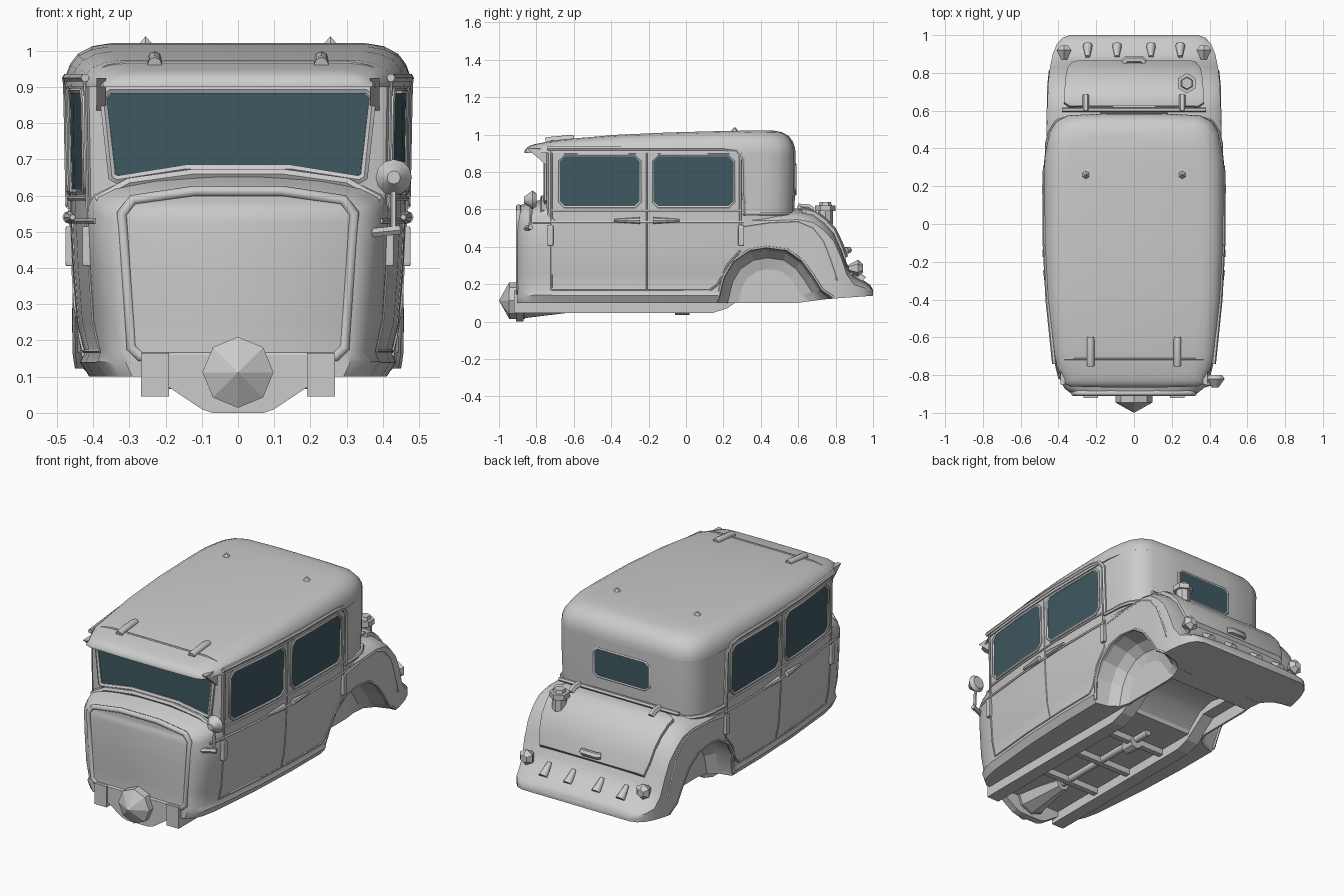
import bpy, bmesh, math
from mathutils import Vector

if "Cube" in bpy.data.objects:
    bpy.data.objects.remove(bpy.data.objects["Cube"])

def lerp(t, x):
    """Piecewise linear lookup in a list of (x, value)."""
    if x <= t[0][0]: return t[0][1]
    for (a, u), (b, v) in zip(t, t[1:]):
        if x <= b: return u + (v - u) * (x - a) / (b - a)
    return t[-1][1]

def select(o):
    bpy.ops.object.select_all(action='DESELECT')
    o.select_set(True)
    bpy.context.view_layer.objects.active = o

def mesh(name, verts, faces, smooth=35, mat=None):
    bm = bmesh.new()
    vs = [bm.verts.new(v) for v in verts]
    for f in faces: bm.faces.new([vs[i] for i in f])
    bmesh.ops.recalc_face_normals(bm, faces=bm.faces)
    me = bpy.data.meshes.new(name)
    bm.to_mesh(me); bm.free()
    o = bpy.data.objects.new(name, me)
    bpy.context.collection.objects.link(o)
    if mat: me.materials.append(mat)
    if smooth:
        select(o); bpy.ops.object.shade_smooth_by_angle(angle=math.radians(smooth))
    return o

def loft(name, halves, smooth=35):
    """Skin through half sections, each mirrored in x; ends closed by strips."""
    rings = [h + [(-x, y, z) for x, y, z in reversed(h)] for h in halves]
    n = len(rings[0])
    faces = [(r*n + i, r*n + (i+1) % n, (r+1)*n + (i+1) % n, (r+1)*n + i)
             for r in range(len(rings)-1) for i in range(n)]
    for b in (0, (len(rings)-1)*n):
        faces += [(b+i, b+i+1, b+n-2-i, b+n-1-i) for i in range(n//2 - 1)]
    return mesh(name, [v for r in rings for v in r], faces, smooth)

def prism(name, pts, axis, lo, hi, smooth=0):
    put = (lambda p, t: (t, *p)) if axis == 'x' else (lambda p, t: (p[0], t, p[1]))
    n = len(pts)
    return mesh(name, [put(p, t) for t in (lo, hi) for p in pts],
                [list(range(n)), list(range(n, 2*n))] +
                [(i, (i+1) % n, n + (i+1) % n, n+i) for i in range(n)], smooth)

def tube(name, pts, r, cyclic=False, res=1):
    cu = bpy.data.curves.new(name, 'CURVE'); cu.dimensions = '3D'
    cu.bevel_depth, cu.bevel_resolution, cu.use_fill_caps = r, res, True
    sp = cu.splines.new('POLY'); sp.points.add(len(pts)-1); sp.use_cyclic_u = cyclic
    for p, q in zip(sp.points, pts): p.co = (*q, 1)
    o = bpy.data.objects.new(name, cu)
    bpy.context.collection.objects.link(o)
    select(o); bpy.ops.object.convert(target='MESH')
    bpy.ops.object.shade_smooth_by_angle(angle=math.radians(50))

def cone(name, a, b, r1, r2, n=8, smooth=0):
    a, b = Vector(a), Vector(b)
    bpy.ops.mesh.primitive_cone_add(vertices=n, radius1=r1, radius2=r2, depth=(b-a).length,
        location=(a+b)/2, rotation=(b-a).to_track_quat('Z', 'Y').to_euler())
    o = bpy.context.object; o.name = name
    if smooth: bpy.ops.object.shade_smooth_by_angle(angle=math.radians(smooth))

def box(name, c, s):
    bpy.ops.mesh.primitive_cube_add(size=1, location=c)
    o = bpy.context.object; o.name = name; o.scale = s
    m = o.modifiers.new('bevel', 'BEVEL'); m.width = .1; m.segments = 2

def cut(o, cutter):
    m = o.modifiers.new('cut', 'BOOLEAN'); m.operation = 'DIFFERENCE'; m.object = cutter
    cutter.hide_render = True
    select(o); bpy.ops.object.modifier_apply(modifier='cut')
    bpy.data.objects.remove(cutter)

glass = bpy.data.materials.new('glass'); glass.diffuse_color = (.05, .10, .12, 1)

# Shape tables: plan half width, top line, side tuck-in, roof line
W = [(-.9,.335),(-.87,.375),(-.82,.4),(-.74,.42),(-.4,.455),(-.1,.47),(.2,.472),(.45,.465),(.6,.46),
     (.74,.455),(.83,.445),(.9,.43),(.95,.41),(.985,.38),(1,.34)]
TOP = [(-.9,.615),(-.87,.628),(-.82,.64),(-.74,.66),(-.7,.6),(.45,.6),(.6,.605),(.68,.59),(.74,.545),
       (.79,.49),(.83,.4),(.86,.31),(.9,.25),(.95,.22),(.985,.195),(1,.17)]
K = [(.1,.87),(.14,.925),(.166,.9),(.25,.945),(.4,.97),(.55,.985),(.92,1)]
ROOF = [(-.86,.938),(-.7,.97),(-.4,.997),(0,1.015),(.4,1.022),(.6,1.018)]
BOTTOM = [(.6,.1),(.75,.12),(1,.138)]

def side(y, z):
    k = lerp(K, z)
    return lerp(W, y) * (k + (1-k) * min(1, max(0, (y-.3)/.4)))

# Lower body with cowl and rear fenders
halves = []
for y in [-.9,-.87,-.82,-.74,-.7,-.55,-.4,-.1,.2,.32,.45,.6,.68,.74,.79,.83,.86,.9,.95,.985,1]:
    w, zt, zb = lerp(W, y), lerp(TOP, y), lerp(BOTTOM, y)
    c = min(.06, (zt-zb)*.45) + (.03 if y < -.72 else 0)
    h = [(.15*w, y, zt), (.55*w, y, zt-.12*c), (.82*w, y, zt-.35*c), (.94*w, y, zt-.62*c)]
    for f in (0, .33, .66, .85, .91, 1):
        z = zt - c + (zb-zt+c)*f
        h.append((side(y, z), y, z))
    halves.append(h)
tub = loft('lower_body', halves, 40)

# Domed wheel wells and the raised floor between them
ARCH = [(.17,.12),(.2,.24),(.25,.325),(.34,.385),(.43,.4),(.54,.385),(.62,.33),(.68,.25),(.73,.17)]
well = [(.15,.02)] + ARCH + [(.8,.11),(.8,.02)]
n = len(well)
for s in (1, -1):
    v = [(s*x, .45+(y-.45)*k, z if z < .1 else .1+(z-.1)*k)
         for x, k in ((.7,1),(.42,1),(.34,.93),(.29,.8),(.272,.6)) for y, z in well]
    cut(tub, mesh('well_cutter', v, [list(range(n)), list(range(4*n, 5*n))] +
        [(r*n+i, r*n+(i+1) % n, (r+1)*n+(i+1) % n, (r+1)*n+i) for r in range(4) for i in range(n)], 0))
cut(tub, prism('floor_cutter', [(.2,.02),(.24,.12),(.33,.195),(.43,.22),(.54,.2),(.62,.14),(.66,.02)],
               'x', -.26, .26))
select(tub); bpy.ops.object.shade_smooth_by_angle(angle=math.radians(40))

# Cabin and roof share a rounded rear plan
REAR = [(.459,.43),(.445,.49),(.41,.545),(.35,.575),(.15,.585)]
cab = [(.15,-.745),(.395,-.745),(.412,-.735)] + [(lerp(W, y), y) for y in (-.7,-.4,-.1,.2,.35)] + REAR
loft('cabin', [[(x*lerp(K, z), y*(.985 if y > .4 and z < .6 else 1), z) for x, y in cab]
               for z in (.54, .72, .9)])
plan = [(.15,-.865),(.335,-.86),(.372,-.845),(.402,-.77)] + \
       [(lerp(W, y)+.006, y) for y in (-.7,-.4,-.1,.2,.35)] + REAR
rings = []
for i, f in [(0,0),(.001,.14),(.004,.3),(.014,.53),(.035,.77),(.07,.93),(.115,1)]:
    ring = []
    for x, y in plan:
        yy = y*(1 - i/.59) if y > 0 else y*(1 - .45*i/.86)
        ring.append((x*(1 - i/.47), yy, .9 + (lerp(ROOF, yy) - .9)*f))
    rings.append(ring)
loft('roof', rings, 40)
seam = [(.385,.944),(.355,.957),(.3,.966)]
tube('visor_seam', [(x, -.715, z) for x, z in seam] + [(-x, -.715, z) for x, z in reversed(seam)], .006)

# Front panel, its lip, and the low plate under it
lip = [(.12,.612),(.29,.588),(.32,.55),(.295,.18),(.27,.155)]
tube('front_panel_lip', [(x, -.895, z) for x, z in lip] + [(-x, -.895, z) for x, z in reversed(lip)], .015, True, 2)
prism('front_lower_plate', [(.22,.16),(.19,.07),(.1,.01),(.07,0),(-.07,0),(-.1,.01),(-.19,.07),(-.22,.16)],
      'y', -.91, -.87)

# Windscreen
ws = [(.345,.885),(.362,.87),(.338,.66),(.325,.652),(.14,.682)]
loop = [(x, -.75, z) for x, z in ws] + [(-x, -.75, z) for x, z in reversed(ws)]
mesh('windscreen', loop, [[i, i+1, 8-i, 9-i] for i in range(4)], 0, glass)
tube('windscreen_frame', [(x*1.03, y, z+(.008 if z > .8 else -.008)) for x, y, z in loop], .013, True)
tube('windscreen_base', [(x, -.765, z) for x, z in [(-.39,.585),(-.3,.635),(-.12,.66),(.12,.66),(.3,.635),(.39,.585)]], .016)

# Rear window
rw = [(.15,.84),(.175,.82),(.175,.70),(.15,.68)]
loop = [(x, .588 if abs(x) < .2 else .58, z) for x, z in rw] + [(-x, .588, z) for x, z in reversed(rw)]
mesh('rear_window', loop, [[i, i+1, 6-i, 7-i] for i in range(3)], 0, glass)
tube('rear_window_frame', [(x, .583, z) for x, y, z in loop], .008, True)

for s, tag in ((1, 'right'), (-1, 'left')):
    on = lambda pts, d=0: [(s*(side(y, z)+d), y, z) for y, z in pts]
    line = lambda name, pts, r, d=0, cyc=False: tube(f'{tag}_{name}', on(pts, d), r, cyc)
    # Side windows
    for name, a, b in (('front', -.68, -.24), ('rear', -.18, .26)):
        cols = [(a,.64,.86),(a+.03,.61,.89),((-.4 if a < -.5 else -.1),.61,.89),(b-.03,.61,.89),(b,.64,.86)]
        v = on([(y, z) for y, lo, hi in cols for z in (lo, hi)], .002)
        mesh(f'{tag}_{name}_window', v, [(2*i, 2*i+2, 2*i+3, 2*i+1) for i in range(4)], 0, glass)
        rim = [(y, hi) for y, lo, hi in cols] + [(y, lo) for y, lo, hi in reversed(cols)]
        line(name + '_window_frame', rim, .009, 0, True)
    # Mouldings and door seams
    line('gutter', [(-.74,.925),(-.4,.925),(-.1,.925),(.2,.925),(.27,.915),(.305,.87),(.31,.57)], .012, .002)
    ys = (-.72,-.4,-.1,.2,.31)
    line('belt_upper', [(y, .592) for y in ys], .007)
    line('belt_lower', [(y, .53) for y in (-.82,-.74) + ys[1:]], .008, -.001)
    line('door_seam', [(-.21, z) for z in (.92,.56,.4,.25,.17)], .004)
    line('front_door_edge', [(-.72, z) for z in (.92,.56,.4,.25,.17)], .005)
    line('rear_door_edge', [(.29,.9),(.29,.55),(.29,.38),(.22,.3),(.17,.2),(.13,.17)], .006)
    line('door_bottom', [(y, .17) for y in (-.72,-.4,-.1,.13)], .005)
    line('arch_lip', ARCH + [(.79,.13)], .009, -.006)
    line('fender_crease', [(.31,.51),(.45,.53),(.6,.535),(.68,.5),(.735,.43),(.77,.34),(.81,.22)], .007, -.003)
    tube(f'{tag}_rear_corner_belt', [(s*x, y*.985+.002, .575) for x, y in [(.466,.31),(.459,.38)] + REAR + [(0,.585)]], .012)
    # Hinges and handles
    for y in (-.725, .295):
        box(f'{tag}_door_hinge', (s*(side(y, .45)+.004), y, .46), (.03, .032, .11))
    for a, b in ((-.245, -.385), (-.175, -.035)):
        cone(f'{tag}_door_handle', (s*(side(a, .54)+.008), a, .54), (s*(side(b, .54)+.008), b, .54), .018, .008, 8)
    # Visor brackets and clips, roof studs
    prism(f'{tag}_visor_bracket', [(-.85,.925),(-.74,.925),(-.74,.83)], 'x', s*.365, s*.39)
    tube(f'{tag}_visor_clip', [(s*.23,-.75,.962),(s*.23,-.73,.967),(s*.23,-.62,.978),(s*.23,-.6,.975)], .02, res=2)
    cone(f'{tag}_roof_stud', (s*.255,.26,1.012), (s*.255,.26,1.04), .028, 0, 6)
    # Boot hinges, louvres, tail lamps
    tube(f'{tag}_boot_hinge', [(s*.255,.6,.615),(s*.255,.655,.612),(s*.255,.68,.595)], .018)
    for x in (.09, .245):
        cone(f'{tag}_louvre', (s*x,.885,.275), (s*x,.945,.218), .012, .026, 8, 50)
    cone(f'{tag}_lamp_bracket', (s*.36,.88,.25), (s*.37,.91,.285), .015, .015, 6)
    cone(f'{tag}_lamp_shell', (s*.37,.87,.285), (s*.37,.92,.285), .018, .046, 6)
    cone(f'{tag}_lamp_lens', (s*.37,.92,.285), (s*.37,.945,.285), .046, .022, 6)
    # Chassis rails
    low = [(-.92,.045),(.14,.045),(.22,.07),(.36,.17),(.55,.17),(.61,.12),(.72,.115)]
    prism(f'{tag}_chassis_rail', low + [(y, z+.06) for y, z in reversed(low[1:])] + [(-.86,.165),(-.92,.165)],
          'x', s*.19, s*.268)

# Boot lid following the rear slope
lid = []
for y, w in ((.625,.34),(.645,.37),(.69,.37),(.74,.365),(.79,.36),(.825,.35),(.85,.33)):
    z, dy = lerp(TOP, y), .016*max(0, y-.66)/.19
    lid.append([(w-.03, y+dy, z+.01), (w, y+dy*.4, z+.002), (w, y-.02, z-.04)])
loft('boot_lid', lid, 40)
tube('boot_handle', [(-.055,.855,.38),(-.04,.87,.383),(.04,.87,.383),(.055,.855,.38)], .019)
tube('boot_hinge_bar', [(-.38,.605,.612),(.38,.605,.612)], .012)
cone('filler_neck', (.28,.745,.52), (.28,.745,.6), .04, .04, 8)
cone('filler_cap', (.28,.745,.59), (.28,.745,.62), .054, .054, 6)
cone('filler_cap_top', (.28,.745,.62), (.28,.745,.638), .035, .03, 6)

# Side mirror on the right
tube('mirror_arm', [(.345,-.86,.495),(.445,-.83,.505)], .014)
tube('mirror_stem', [(.43,-.835,.5),(.43,-.825,.64)], .009)
cone('mirror_back', (.43,-.865,.65), (.43,-.82,.65), .018, .05, 12, 40)
cone('mirror_face', (.43,-.82,.65), (.43,-.8,.65), .05, .035, 12, 40)

# Gearbox, drive shaft and cross members
cone('bell_nose', (0,-1,.112), (0,-.945,.112), 0, .098, 8)
cone('bell_housing', (0,-.945,.112), (0,-.86,.112), .098, .098, 8)
cone('gearbox', (0,-.86,.112), (0,-.6,.09), .095, .04, 8)
cone('drive_shaft', (0,-.62,.09), (0,.12,.09), .02, .02, 8, 50)
cone('shaft_joint', (0,-.06,.075), (0,.02,.075), .04, .04, 8)
for y in (-.55, -.28, 0):
    box('cross_member', (0, y, .085), (.4, .035, .04))

for m in bpy.data.materials:
    if m.users and not m.is_grease_pencil:
        m.use_nodes = True
        m.node_tree.nodes["Principled BSDF"].inputs["Base Color"].default_value = m.diffuse_color
